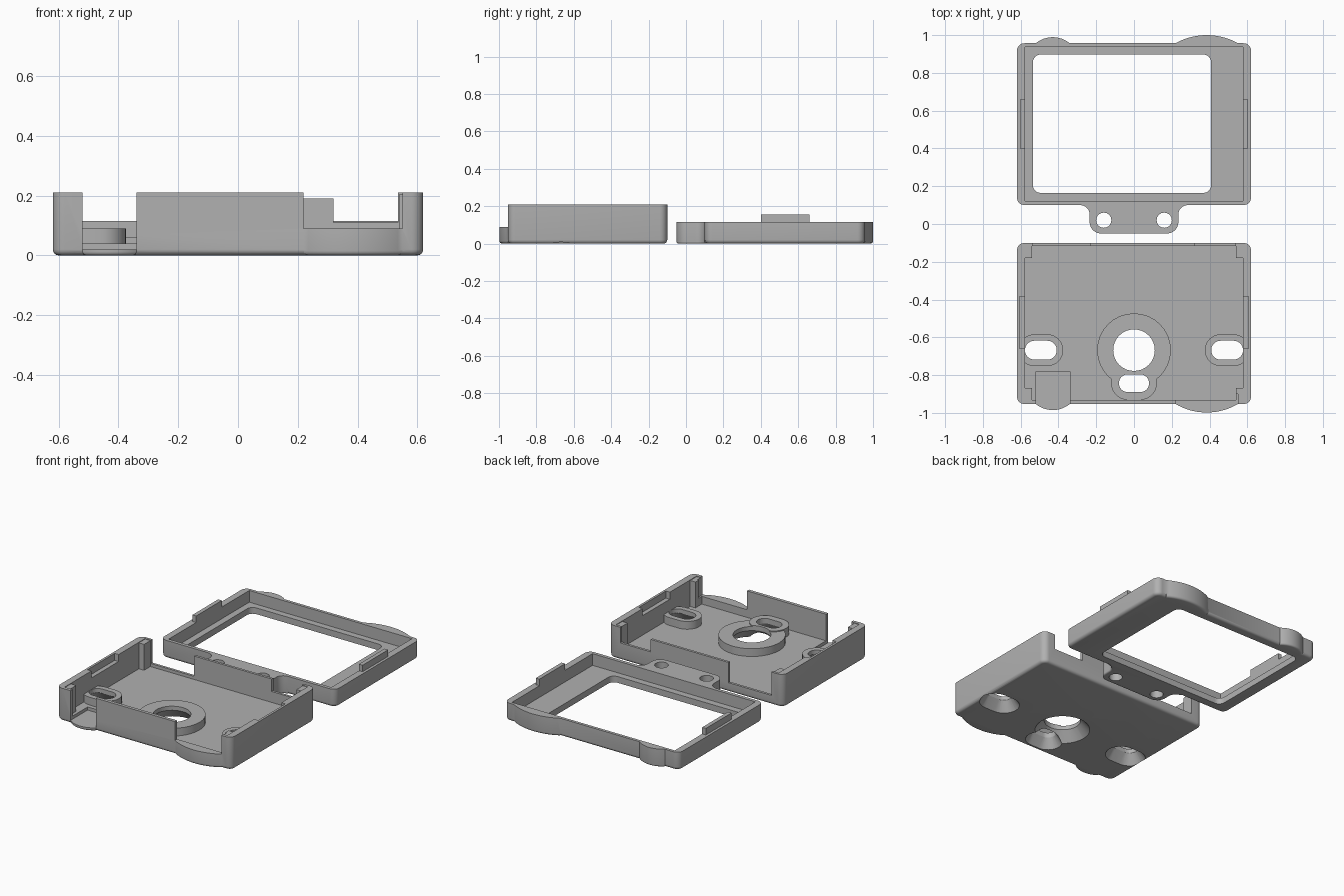
import bpy, bmesh
from math import sin, cos, pi, asin

cube = bpy.data.objects.get("Cube")
if cube:
    bpy.data.objects.remove(cube, do_unlink=True)

grey = bpy.data.materials.new("plain grey")
grey.use_nodes = True
COLOR = (0.44, 0.44, 0.44, 1)
grey.diffuse_color = COLOR
grey.node_tree.nodes["Principled BSDF"].inputs["Base Color"].default_value = COLOR


def arc(cx, cy, r, a0, a1, n=8):
    """Points along an arc, angles in quarter turns."""
    return [(cx + r * cos((a0 + (a1 - a0) * i / n) * pi / 2),
             cy + r * sin((a0 + (a1 - a0) * i / n) * pi / 2)) for i in range(n + 1)]


def rounded(x0, x1, y0, y1, r, n=8):
    """Counter-clockwise rounded rectangle outline."""
    pts = []
    for q, (cx, cy) in enumerate([(x1 - r, y1 - r), (x0 + r, y1 - r),
                                  (x0 + r, y0 + r), (x1 - r, y0 + r)]):
        pts += arc(cx, cy, r, q, q + 1, n)
    return pts


def stadium(cx, cy, half, r):
    e = 0.0005
    return rounded(cx - half - r, cx + half + r, cy - r, cy + r, r - e)


def bulge(x0, x1, edge, sag, side):
    """Shallow arc outline swelling out of a wall."""
    h, cx = (x1 - x0) / 2, (x0 + x1) / 2
    r = (h * h + sag * sag) / (2 * sag)
    a = asin(h / r) / (pi / 2)
    pts = [(cx + (x - cx), edge + side * y)
           for x, y in arc(cx, sag - r, r, 1 - a, 1 + a, 20)]
    return pts + [(x0, edge - side * 0.06), (x1, edge - side * 0.06)]


def prism(name, base, z0, z1, top=None, bevel=0):
    """Solid between two outlines, with an optional rounded lower edge."""
    bm = bmesh.new()
    lo = [bm.verts.new((x, y, z0)) for x, y in base]
    hi = [bm.verts.new((x, y, z1)) for x, y in top or base]
    bm.faces.new(lo[::-1])
    bm.faces.new(hi)
    for i in range(len(lo)):
        j = (i + 1) % len(lo)
        bm.faces.new((lo[i], lo[j], hi[j], hi[i]))
    bmesh.ops.remove_doubles(bm, verts=bm.verts, dist=1e-5)
    bmesh.ops.recalc_face_normals(bm, faces=bm.faces)
    if bevel:
        low = [e for e in bm.edges if all(v.co.z < z0 + 1e-5 for v in e.verts)]
        bmesh.ops.bevel(bm, geom=low, offset=bevel, segments=4, profile=0.5,
                        affect='EDGES', clamp_overlap=True)
    mesh = bpy.data.meshes.new(name)
    bm.to_mesh(mesh)
    bm.free()
    mesh.materials.append(grey)
    ob = bpy.data.objects.new(name, mesh)
    bpy.context.collection.objects.link(ob)
    return ob


def box(name, x0, x1, y0, y1, z0, z1):
    return prism(name, [(x0, y0), (x1, y0), (x1, y1), (x0, y1)], z0, z1)


def combine(body, tool, operation):
    mod = body.modifiers.new("combine", 'BOOLEAN')
    mod.operation, mod.solver, mod.object = operation, 'EXACT', tool
    bpy.context.view_layer.objects.active = body
    bpy.ops.object.modifier_apply(modifier=mod.name)
    bpy.data.objects.remove(tool, do_unlink=True)


def add(body, tool):
    combine(body, tool, 'UNION')


def cut(body, tool):
    combine(body, tool, 'DIFFERENCE')


# Rear tray shell with front swellings
TOP = 0.21
tray = prism("rear_tray", rounded(-0.62, 0.62, -0.953, -0.1, 0.04), 0, TOP, bevel=0.02)
add(tray, prism("large_bulge", bulge(0.22, 0.55, -0.953, 0.045, -1)[::-1], 0, 0.09, bevel=0.015))
add(tray, prism("small_bulge", bulge(-0.52, -0.34, -0.953, 0.032, -1)[::-1], 0, 0.07, bevel=0.012))
cut(tray, box("cavity", -0.577, 0.577, -0.932, -0.116, 0.04, 0.4))

# Corner posts and grooves for the clips
for s in (-1, 1):
    xa, xb = sorted((s * 0.54, s * 0.59))
    for y0, y1 in ((-0.18, -0.108), (-0.94, -0.867)):
        add(tray, box("post", xa, xb, y0, y1, 0.03, TOP - 0.004))
    xa, xb = sorted((s * 0.5, s * 0.605))
    cut(tray, box("groove", xa, xb, -0.66, -0.385, 0.165, 0.4))

# Openings in the front and back walls
cut(tray, box("front_gap", 0.22, 0.55, -1.1, -0.9, 0.0895, 0.4))
cut(tray, box("connector_gap", -0.52, -0.34, -1.1, -0.78, 0.02, 0.4))
cut(tray, box("back_gap_a", -0.535, -0.23, -0.14, 0, 0.06, 0.4))
cut(tray, box("back_gap_b", 0.32, 0.535, -0.14, 0, 0.11, 0.4))
cut(tray, box("back_wall_top", -0.25, 0.34, -0.14, 0, 0.19, 0.4))

# Raised bosses with flared holes: x, y, half length, hole, boss, flare, height
HOLES = [(0, -0.668, 0, 0.11, 0.195, 0.165, 0.09),
         (0, -0.843, 0.033, 0.047, 0.088, 0.085, 0.096),
         (-0.493, -0.668, 0.034, 0.05, 0.084, 0.095, 0.09),
         (0.493, -0.668, 0.034, 0.05, 0.084, 0.095, 0.09)]
for x, y, half, hole, boss, flare, h in HOLES:
    add(tray, prism("boss", stadium(x, y, half, boss), 0.03, h))
for x, y, half, hole, boss, flare, h in HOLES:
    cut(tray, prism("hole", stadium(x, y, half, hole), -0.1, 0.3))
    cut(tray, prism("flare", stadium(x, y, half, flare), -0.001, 0.065,
                    top=stadium(x, y, half, hole - 0.001)))

# Front bezel frame with rear swellings
RIM = 0.115
bezel = prism("front_bezel", rounded(-0.62, 0.62, 0.1, 0.957, 0.04), 0, RIM, bevel=0.02)
add(bezel, prism("large_bulge", bulge(0.22, 0.55, 0.957, 0.043, 1), 0, RIM, bevel=0.015))
add(bezel, prism("small_bulge", bulge(-0.52, -0.34, 0.957, 0.032, 1), 0, RIM, bevel=0.012))

# Mounting tab with filleted sides
half_tab = arc(0.285, 0.05, 0.05, 1, 2) + arc(0.175, 0.01, 0.06, 0, -1)
outline = [(0.285, 0.14)] + half_tab
outline += [(-x, y) for x, y in reversed(outline)]
add(bezel, prism("mounting_tab", outline[::-1], 0, RIM, bevel=0.012))
for s in (-1, 1):
    cut(bezel, prism("tab_hole", stadium(s * 0.16, 0.02, 0, 0.04), -0.1, 0.3))

# Recess and screen window
cut(bezel, box("recess", -0.577, 0.577, 0.122, 0.938, 0.04, 0.4))
cut(bezel, prism("window", rounded(-0.535, 0.408, 0.165, 0.897, 0.04), -0.1, 0.3))

# Side clips standing on the rim
for s in (-1, 1):
    xa, xb = sorted((s * 0.577, s * 0.603))
    add(bezel, box("clip", xa, xb, 0.4, 0.66, 0.09, 0.157))

# Smooth rounded areas, keep edges crisp
bpy.ops.object.select_all(action='DESELECT')
for ob in (tray, bezel):
    ob.select_set(True)
    bpy.context.view_layer.objects.active = ob
bpy.ops.object.shade_smooth_by_angle(angle=pi / 6)
